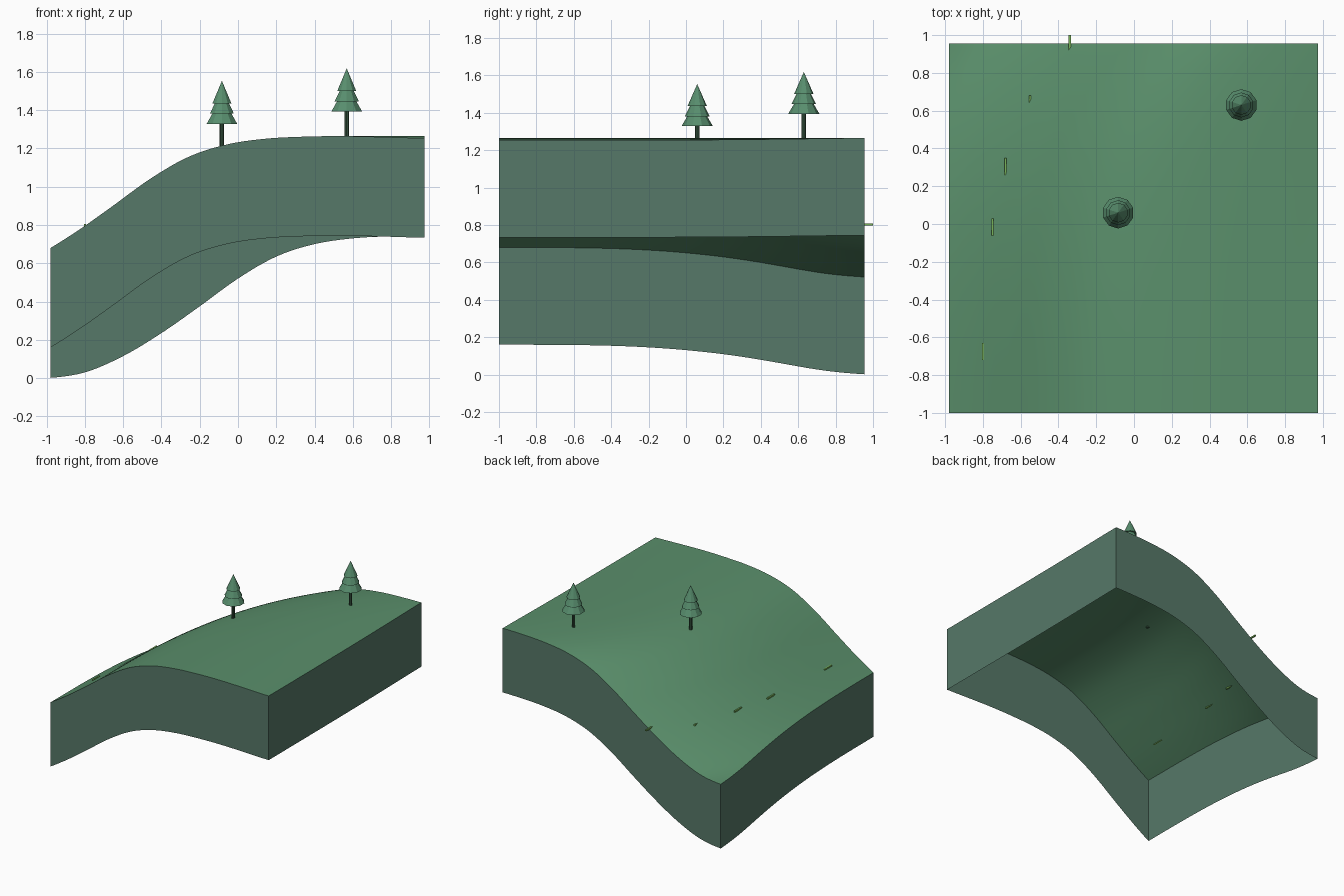
import bpy, bmesh, math
from mathutils import Matrix, Vector

cube = bpy.data.objects.get("Cube")
if cube:
    bpy.data.objects.remove(cube, do_unlink=True)


def material(name, srgb):
    lin = [((c / 255 + 0.055) / 1.055) ** 2.4 for c in srgb] + [1.0]
    m = bpy.data.materials.new(name)
    m.use_nodes = True
    m.diffuse_color = lin
    m.node_tree.nodes["Principled BSDF"].inputs["Base Color"].default_value = lin
    return m


GRASS = material("grass green", (90, 143, 107))
EARTH = material("grey green earth", (86, 120, 104))
FOLIAGE = material("pine foliage", (88, 142, 110))
BARK = material("dark bark", (54, 84, 64))
BLADE = material("bright grass", (122, 180, 90))


def make_object(name, bm, *mats):
    mesh = bpy.data.meshes.new(name)
    bm.to_mesh(mesh)
    bm.free()
    for m in mats:
        mesh.materials.append(m)
    ob = bpy.data.objects.new(name, mesh)
    bpy.context.collection.objects.link(ob)
    return ob


# Hill profile, sampled every 0.2 from -1, smoothly interpolated
PROFILE = [0, .03, .115, .235, .375, .52, .635, .70, .73, .741, .744, .74, .734, .73]
X0, X1, Y0, Y1, DEPTH = -0.98, 0.975, -1.0, 0.955, 0.52


def profile(u):
    s = max(0.0, min((u + 1) / 0.2, len(PROFILE) - 1.001))
    i = int(s)
    t = s - i
    p = [PROFILE[max(0, min(k, len(PROFILE) - 1))] for k in range(i - 1, i + 3)]
    return p[1] + 0.5 * t * (p[2] - p[0] + t * (2 * p[0] - 5 * p[1] + 4 * p[2] - p[3]
                             + t * (3 * (p[1] - p[2]) + p[3] - p[0])))


def ground(x, y):
    # The slope sweeps sideways toward the back
    t = max(0.0, (y - Y0) / (Y1 - Y0))
    return profile(x + 0.46 * (1 - t ** 3.3)) + DEPTH


# Terrain sheet with an open-bottomed skirt
bm = bmesh.new()
bmesh.ops.create_grid(bm, x_segments=56, y_segments=56, size=0.5)
for v in bm.verts:
    x = X0 + (v.co.x + 0.5) * (X1 - X0)
    y = Y0 + (v.co.y + 0.5) * (Y1 - Y0)
    v.co = Vector((x, y, ground(x, y)))
for f in bm.faces:
    f.smooth = True
rim = [e for e in bm.edges if e.is_boundary]
skirt = bmesh.ops.extrude_edge_only(bm, edges=rim)["geom"]
for g in skirt:
    if isinstance(g, bmesh.types.BMVert):
        g.co.z -= DEPTH
    elif isinstance(g, bmesh.types.BMFace):
        g.material_index = 1
        g.smooth = False
for e in rim:
    e.smooth = False
bmesh.ops.recalc_face_normals(bm, faces=bm.faces)
if max(bm.faces, key=lambda f: f.calc_center_median().z).normal.z < 0:
    bmesh.ops.reverse_faces(bm, faces=bm.faces)
make_object("hillside", bm, GRASS, EARTH)


def add_cone(bm, r1, r2, z0, z1, sides=10):
    bmesh.ops.create_cone(bm, cap_ends=True, segments=sides, radius1=r1, radius2=r2,
                          depth=z1 - z0, matrix=Matrix.Translation((0, 0, (z0 + z1) / 2)))


# Pine trees: thin trunk and three stacked tiers
def pine(name, x, y, base):
    bm = bmesh.new()
    add_cone(bm, 0.012, 0.012, -0.14, 0.01, 8)
    make_object(name + "_trunk", bm, BARK).location = (x, y, base)
    bm = bmesh.new()
    add_cone(bm, 0.084, 0.04, 0, 0.075)
    add_cone(bm, 0.066, 0.03, 0.053, 0.125)
    add_cone(bm, 0.052, 0.0, 0.107, 0.225)
    make_object(name + "_foliage", bm, FOLIAGE).location = (x, y, base)


pine("middle_pine", -0.084, 0.06, 1.328)
pine("back_pine", 0.568, 0.63, 1.393)

# Grass blades lying level along the slope
for i, (x, y, lift) in enumerate([(-.80, -.675, .004), (-.75, -.015, .004), (-.68, .305, .004),
                                  (-.55, .635, -.012), (-.34, .955, .008)]):
    bm = bmesh.new()
    bmesh.ops.create_cube(bm, size=1)
    bmesh.ops.scale(bm, vec=(0.011, 0.09, 0.011), verts=bm.verts)
    make_object("grass_blade_%d" % (i + 1), bm, BLADE).location = (x, y, ground(x, y) + lift)
